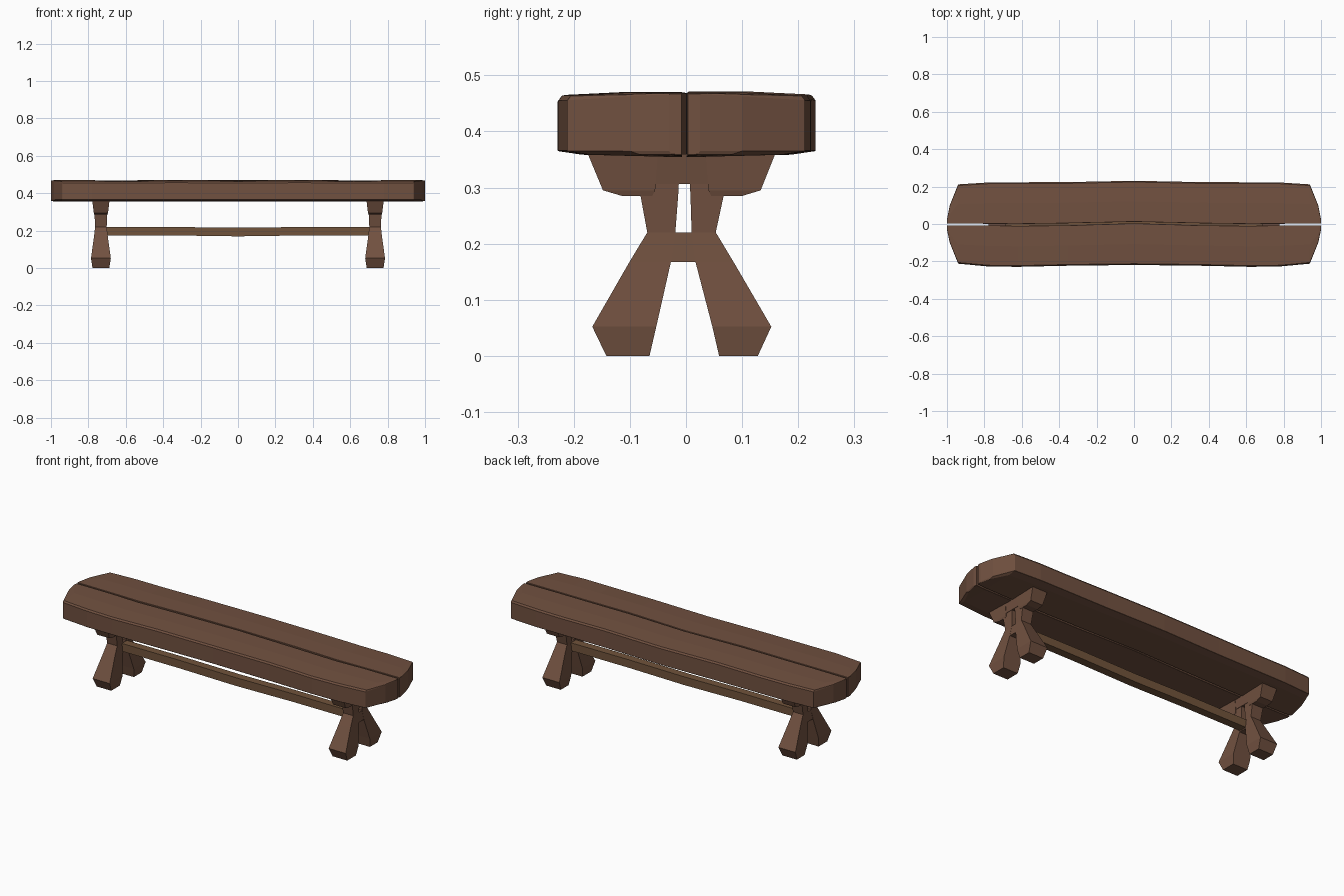
import bpy, bmesh

def material(name, rgb):
    m = bpy.data.materials.new(name)
    m.diffuse_color = (*rgb, 1)
    return m

brown = material("brown wood", (0.165, 0.082, 0.051))
tan = material("tan brown wood", (0.165, 0.088, 0.044))

def loft(name, groups, mat, bevel=0):
    """Each group is a list of closed rings (same point count) skinned into a solid."""
    bm = bmesh.new()
    for rings in groups:
        vs = [[bm.verts.new(p) for p in r] for r in rings]
        n = len(vs[0])
        for a, b in zip(vs, vs[1:]):
            for i in range(n):
                j = (i + 1) % n
                bm.faces.new((a[i], a[j], b[j], b[i]))
        bm.faces.new(vs[0])
        bm.faces.new(vs[-1])
    bmesh.ops.recalc_face_normals(bm, faces=bm.faces)
    me = bpy.data.meshes.new(name)
    bm.to_mesh(me)
    bm.free()
    me.materials.append(mat)
    ob = bpy.data.objects.new(name, me)
    bpy.context.collection.objects.link(ob)
    if bevel:
        mod = ob.modifiers.new("worn edges", 'BEVEL')
        mod.width = bevel
        mod.segments = 1
        mod.limit_method = 'ANGLE'
        mod.angle_limit = 0.9
    return ob

# Seat planks: (x, inner y, outer y, top z) for half the length
def plank(name, half):
    stations = [(-x, i, o, t) for x, i, o, t in half] + \
               [s for s in reversed(half) if s[0] > 0]
    rings = []
    for x, i, o, t in stations:
        k = min(1, abs(o) / 0.22)
        rings.append([(x, i, 0.358 - 0.004 * k), (x, i, t),
                      (x, i + (o - i) * 0.5, t),
                      (x, i + (o - i) * 0.97, t - 0.005 * k),
                      (x, o, t - 0.014 * k), (x, o, 0.365),
                      (x, i + (o - i) * 0.8, 0.3585)])
    loft(name, [rings], brown, 0.005)

plank("back_seat_plank", [(1.0, 0.003, 0.025, 0.468), (0.985, 0.003, 0.10, 0.469),
      (0.94, 0.003, 0.212, 0.469), (0.78, 0.001, 0.222, 0.469),
      (0.62, 0.000, 0.223, 0.468), (0.35, 0.004, 0.224, 0.471),
      (0.0, 0.012, 0.231, 0.469)])
plank("front_seat_plank", [(1.0, -0.007, -0.03, 0.468), (0.985, -0.007, -0.10, 0.469),
      (0.94, -0.007, -0.212, 0.469), (0.78, -0.007, -0.227, 0.469),
      (0.62, -0.010, -0.229, 0.467), (0.35, -0.007, -0.223, 0.470),
      (0.0, 0.004, -0.219, 0.468)])

# Trestles: rings at height z, from y0 to y1, half thickness w along x
def box_ring(cx, z, y0, y1, w):
    return [(cx - w, y0, z), (cx + w, y0, z), (cx + w, y1, z), (cx - w, y1, z)]

left = [(0, -0.142, -0.065, 0.045), (0.052, -0.167, -0.053, 0.053),
        (0.167, -0.101, -0.027, 0.037), (0.22, -0.069, -0.019, 0.031),
        (0.285, -0.081, -0.014, 0.034), (0.36, -0.092, -0.010, 0.038)]
right = [(0, 0.059, 0.128, 0.045), (0.052, 0.047, 0.152, 0.053),
         (0.167, 0.017, 0.085, 0.037), (0.22, 0.010, 0.053, 0.031),
         (0.285, 0.008, 0.067, 0.034), (0.36, 0.004, 0.076, 0.038)]
hub = [(0.167, -0.05, 0.04, 0.036), (0.22, -0.05, 0.04, 0.0305)]
top_left = [(0.285, -0.114, -0.06, 0.035), (0.295, -0.148, -0.055, 0.038),
            (0.36, -0.175, -0.05, 0.046)]
top_right = [(0.285, 0.045, 0.10, 0.035), (0.295, 0.04, 0.133, 0.038),
             (0.36, 0.035, 0.159, 0.046)]
top_mid = [(0.306, -0.06, 0.05, 0.037), (0.36, -0.06, 0.05, 0.0455)]

for side, cx in (("left", -0.733), ("right", 0.733)):
    loft(side + "_legs", [[box_ring(cx, *s) for s in p] for p in (left, right, hub)], brown)
    loft(side + "_seat_support", [[box_ring(cx, *s) for s in p]
                                  for p in (top_left, top_right, top_mid)], brown)

# Stretcher bar, slightly deeper in the middle
bar = [(-0.72, 0.174, 0.218), (-0.35, 0.174, 0.219), (0, 0.169, 0.215),
       (0.35, 0.174, 0.219), (0.72, 0.174, 0.218)]
loft("stretcher", [[[(x, -0.027, a), (x, 0.018, a), (x, 0.018, b), (x, -0.027, b)]
                    for x, a, b in bar]], tan)
